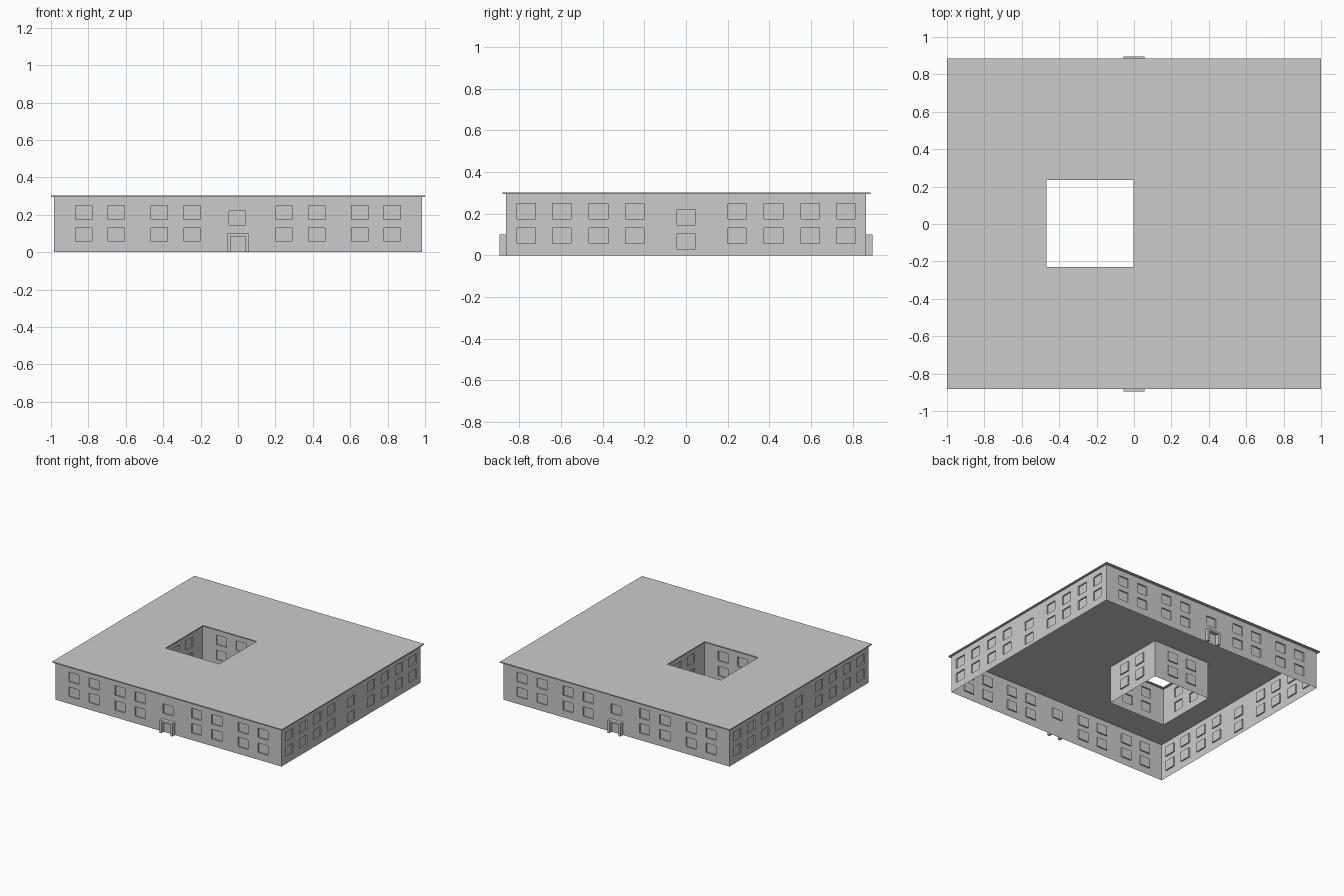
import bpy, bmesh
from mathutils import Vector

if "Cube" in bpy.data.objects:
    bpy.data.objects.remove(bpy.data.objects["Cube"])

H = 0.295            # wall height
WX, WY = 0.985, 0.865  # outer wall half sizes
ROWS = [(0.056, 0.131), (0.174, 0.249)]


def make_object(name, quads):
    bm = bmesh.new()
    for q in quads:
        bm.faces.new([bm.verts.new(p) for p in q])
    bmesh.ops.remove_doubles(bm, verts=bm.verts, dist=1e-5)
    mesh = bpy.data.meshes.new(name)
    bm.to_mesh(mesh)
    bm.free()
    ob = bpy.data.objects.new(name, mesh)
    bpy.context.collection.objects.link(ob)
    return ob


def wall(name, centre, along, half, windows, depth):
    """Wall sheet with a window pocket (depth > 0) in each rectangle."""
    c, u = Vector(centre), Vector(along)
    n = u.cross(Vector((0, 0, 1)))      # outward normal

    def P(a, z, d=0):
        return c + u * a + Vector((0, 0, z)) - n * d

    us = sorted({-half, half, *(w[i] for w in windows for i in (0, 1))})
    zs = sorted({0, H, *(w[i] for w in windows for i in (2, 3))})
    quads = []
    for a, b in zip(us, us[1:]):
        for s, t in zip(zs, zs[1:]):
            m, k = (a + b) / 2, (s + t) / 2
            if not any(w[0] < m < w[1] and w[2] < k < w[3] for w in windows):
                quads.append([P(a, s), P(b, s), P(b, t), P(a, t)])
    for a, b, s, t in windows:
        ring = [(a, s), (b, s), (b, t), (a, t)]
        quads.append([P(*r, depth) for r in ring])
        for p, q in zip(ring, ring[1:] + ring[:1]):
            quads.append([P(*p), P(*q), P(*q, depth), P(*p, depth)])
    return make_object(name, quads)


def windows_at(centres, w, rows=ROWS):
    return [(x - w / 2, x + w / 2, s, t) for x in centres for s, t in rows]


def both(values):
    return [s * v for v in values for s in (-1, 1)]


# Outer walls
long_win = windows_at(both([0.246, 0.421, 0.65, 0.824]), 0.088)
long_win += windows_at([-0.003], 0.088, [(0.144, 0.219)])
side_win = windows_at(both([0.246, 0.42, 0.596, 0.767]), 0.09)
side_win += windows_at([0], 0.09, [(0.03, 0.102), (0.145, 0.218)])
wall("front_wall", (0, -WY, 0), (1, 0, 0), WX, long_win, 0.01)
wall("back_wall", (0, WY, 0), (-1, 0, 0), WX, long_win, 0.01)
wall("right_wall", (WX, 0, 0), (0, 1, 0), WY, side_win, 0.01)
wall("left_wall", (-WX, 0, 0), (0, -1, 0), WY, side_win, 0.01)

# Courtyard walls, facing inward
CX, CY, CH = -0.235, 0.002, 0.249
court_win = windows_at([-0.085, 0.085], 0.088)
for name, d, u in [("courtyard_front_wall", (0, -1), (-1, 0, 0)),
                   ("courtyard_back_wall", (0, 1), (1, 0, 0)),
                   ("courtyard_right_wall", (1, 0), (0, -1, 0)),
                   ("courtyard_left_wall", (-1, 0), (0, 1, 0))]:
    wall(name, (CX + d[0] * CH, CY + d[1] * CH, 0), u, CH, court_win, 0.01)

# Roof slab with courtyard opening
outer = [(-1, -0.882), (1, -0.882), (1, 0.885), (-1, 0.885)]
inner = [(-0.468, -0.231), (-0.002, -0.231), (-0.002, 0.235), (-0.468, 0.235)]
Z0, Z1 = 0.294, 0.302
roof = []
for i in range(4):
    j = (i + 1) % 4
    (a, b), (c, d) = (outer[i], outer[j]), (inner[i], inner[j])
    roof.append([(*a, Z1), (*b, Z1), (*d, Z1), (*c, Z1)])
    roof.append([(*b, Z0), (*a, Z0), (*c, Z0), (*d, Z0)])
    roof.append([(*a, Z0), (*b, Z0), (*b, Z1), (*a, Z1)])
    roof.append([(*d, Z0), (*c, Z0), (*c, Z1), (*d, Z1)])
make_object("roof", roof)

# Door surrounds: extruded arch profile on the front and back walls
arch = [(-0.057, 0), (-0.057, 0.1), (0.057, 0.1), (0.057, 0),
        (0.04, 0), (0.04, 0.085), (-0.04, 0.085), (-0.04, 0)]
for name, s in (("front_door_frame", -1), ("back_door_frame", 1)):
    bm = bmesh.new()
    f = bm.faces.new([bm.verts.new((x, s * WY, z)) for x, z in arch])
    ext = bmesh.ops.extrude_face_region(bm, geom=[f], use_keep_orig=True)
    moved = [v for v in ext["geom"] if isinstance(v, bmesh.types.BMVert)]
    bmesh.ops.translate(bm, verts=moved, vec=(0, s * 0.031, 0))
    bmesh.ops.recalc_face_normals(bm, faces=bm.faces)
    mesh = bpy.data.meshes.new(name)
    bm.to_mesh(mesh)
    bm.free()
    bpy.context.collection.objects.link(bpy.data.objects.new(name, mesh))
